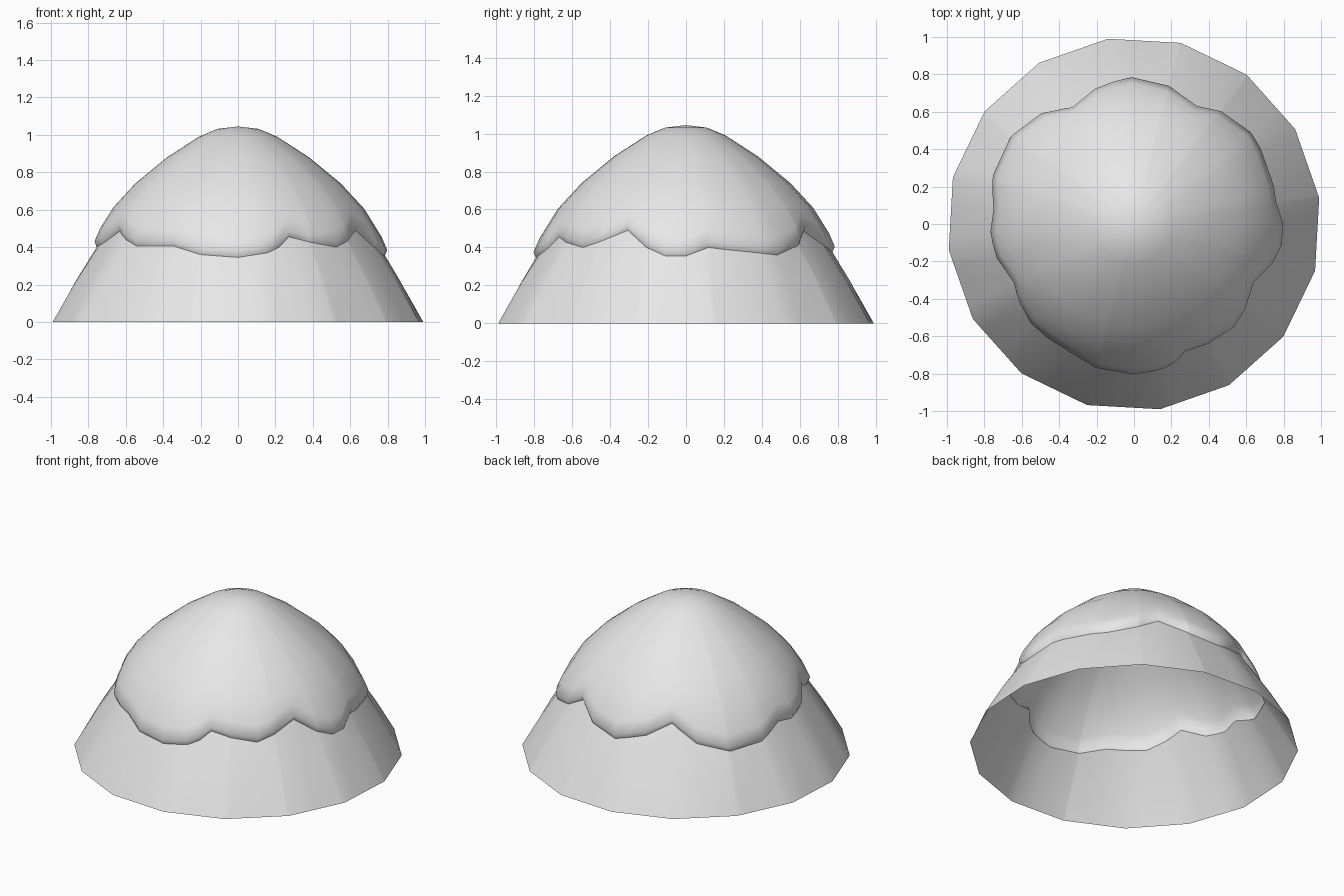
import bpy, bmesh, math

if "Cube" in bpy.data.objects:
    bpy.data.objects.remove(bpy.data.objects["Cube"], do_unlink=True)

SIDES = 16
STEP = 360 / SIDES
OFFSET = 8

# Scalloped border between slope and cap: (angle in degrees, height)
BORDER = [(0, .355), (9, .4), (15, .39), (38, .36), (52, .41), (62, .485),
          (76, .41), (91, .375), (106, .425), (118, .5), (130, .395),
          (145, .34), (161, .355), (174, .42), (183, .4), (194, .42),
          (206, .485), (215, .44), (224, .405), (243, .405), (255, .36),
          (270, .345), (282, .37), (287, .4), (292, .455), (302, .425),
          (314, .4), (322, .43), (334, .49), (344, .4), (352, .355), (360, .355)]
SLOPE = [(0, 1), (.21, .88), (.41, .75), (.6, .63)]
SUMMIT = [(.55, .74), (.38, .88), (.21, .99), (.11, 1.032)]
PEAK = 1.045


def interpolate(table, value):
    for (a, b), (c, d) in zip(table, table[1:]):
        if a <= value <= c:
            return b + (d - b) * (value - a) / (c - a)
    return table[-1][1]


def polygon_factor(angle):
    """Distance of a regular polygon's side from its centre."""
    turn = (angle - OFFSET) % STEP - STEP / 2
    return math.cos(math.radians(STEP / 2)) / math.cos(math.radians(turn))


def slope_column(angle):
    edge = interpolate(BORDER, angle)
    flat = polygon_factor(angle)
    mid_z, mid_r = SLOPE[1]
    return [(flat, 0), (mid_r * (1 + flat) / 2, mid_z),
            (interpolate(SLOPE, edge), edge)]


def cap_column(angle):
    # Rounded lip that follows the border, then a shared summit
    edge = interpolate(BORDER, angle)
    r = interpolate(SLOPE, edge)
    shoulder = .615 + (edge - .4) * .25
    return [(r, edge), (r + .012, edge + .03), (r - .018, edge + .1),
            (.67 - (shoulder - .61) * .92, shoulder)] + SUMMIT


def make_shell(name, column, material, peak=None):
    corners = [OFFSET + STEP * i for i in range(SIDES)]
    angles = sorted(set(corners + [a for a, z in BORDER[:-1]]))
    bm = bmesh.new()
    grid = []
    for angle in angles:
        c, s = math.cos(math.radians(angle)), math.sin(math.radians(angle))
        grid.append([bm.verts.new((r * c, r * s, z)) for r, z in column(angle)])
    top = bm.verts.new((0, 0, peak)) if peak else None
    for left, right in zip(grid, grid[1:] + grid[:1]):
        for i in range(len(left) - 1):
            bm.faces.new((left[i], right[i], right[i + 1], left[i + 1]))
        if top:
            bm.faces.new((left[-1], right[-1], top))
    mesh = bpy.data.meshes.new(name)
    bm.to_mesh(mesh)
    bm.free()
    mesh.materials.append(material)
    obj = bpy.data.objects.new(name, mesh)
    bpy.context.collection.objects.link(obj)
    bpy.ops.object.select_all(action="DESELECT")
    obj.select_set(True)
    bpy.context.view_layer.objects.active = obj
    bpy.ops.object.shade_smooth_by_angle(angle=math.radians(60))
    return obj


grey = bpy.data.materials.new("light_grey")
grey.use_nodes = True
grey.diffuse_color = (.8, .8, .8, 1)
grey.node_tree.nodes["Principled BSDF"].inputs["Base Color"].default_value = (.8, .8, .8, 1)

# Open-bottomed slope and the cap that meets it along the border
make_shell("hill_slope", slope_column, grey)
make_shell("snow_cap", cap_column, grey, PEAK)
